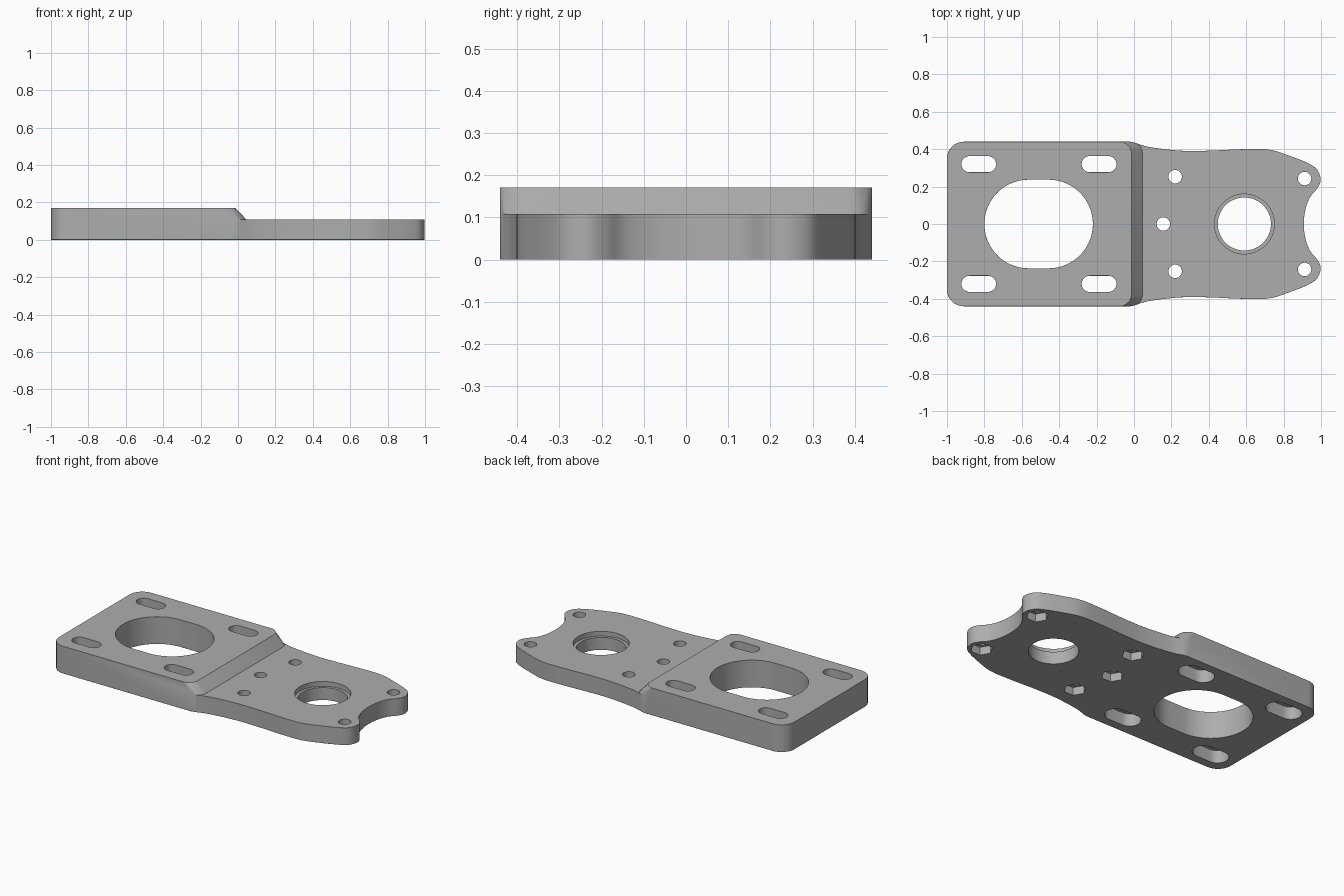
import bpy
import bmesh
from math import pi, cos, sin
from mathutils import Vector

if "Cube" in bpy.data.objects:
    bpy.data.objects.remove(bpy.data.objects["Cube"])

TOP, DECK = 0.171, 0.108

grey = bpy.data.materials.new("light grey")
grey.use_nodes = True
GREY = (0.42, 0.42, 0.42, 1)
grey.diffuse_color = GREY
grey.node_tree.nodes["Principled BSDF"].inputs["Base Color"].default_value = GREY


def prism(name, points, z0, z1, shear=0):
    """Extrude a closed outline from z0 to z1, optionally leaning along x."""
    bm = bmesh.new()
    low = [bm.verts.new((x, y, z0)) for x, y in points]
    high = [bm.verts.new((x + shear, y, z1)) for x, y in points]
    bm.faces.new(low)
    bm.faces.new(high)
    for i in range(len(points)):
        j = (i + 1) % len(points)
        bm.faces.new((low[i], low[j], high[j], high[i]))
    bmesh.ops.recalc_face_normals(bm, faces=bm.faces)
    mesh = bpy.data.meshes.new(name)
    bm.to_mesh(mesh)
    bm.free()
    obj = bpy.data.objects.new(name, mesh)
    bpy.context.collection.objects.link(obj)
    return obj


def stadium(cx, cy, half, r, n=48):
    """Circle stretched along x by a straight length of 2 * half."""
    pts = []
    for side, start in ((1, -pi / 2), (-1, pi / 2)):
        for i in range(n // 2 + 1):
            a = start + 2 * pi * i / n
            pts.append((cx + side * half + r * cos(a), cy + r * sin(a)))
    return pts


def circle(cx, cy, r, n=48):
    return [(cx + r * cos(2 * pi * i / n), cy + r * sin(2 * pi * i / n)) for i in range(n)]


def smooth_path(keys, steps=5):
    """Catmull-Rom curve through the keys."""
    k = [Vector(p) for p in keys]
    out = []
    for a, b, c, d in zip(k, k[1:], k[2:], k[3:]):
        for s in range(steps):
            t = s / steps
            p = 0.5 * (2 * b + (c - a) * t + (2 * a - 5 * b + 4 * c - d) * t * t
                       + (3 * b - a - 3 * c + d) * t ** 3)
            out.append((p.x, p.y))
    return out


cutters = []


def cut(target, name, points, z0, z1, shear=0):
    tool = prism(name, points, z0, z1, shear)
    tool.hide_render = True
    cutters.append(tool)
    mod = target.modifiers.new(name, "BOOLEAN")
    mod.operation = "DIFFERENCE"
    mod.solver = "EXACT"
    mod.object = tool


# Plate outline: rounded rear corner, wavy waist, notched nose
R = 0.09
corner = [(-1 + R - R * cos(a), 0.44 - R + R * sin(a)) for a in [i * pi / 16 for i in range(9)]]
wave = smooth_path([(-0.12, 0.44), (-0.02, 0.44), (0.08, 0.412), (0.25, 0.392), (0.4, 0.392),
                    (0.58, 0.4), (0.72, 0.398), (0.83, 0.365), (0.93, 0.325), (0.98, 0.29),
                    (0.998, 0.235), (0.98, 0.19), (0.942, 0.145), (0.917, 0.08),
                    (0.908, 0), (0.917, -0.08)])
half = corner + wave
outline = half + [(0.908, 0)] + [(x, -y) for x, y in reversed(half)]
plate = prism("mounting_plate", outline, 0, TOP)

# Lower deck with a sloped, round-cornered step
edge = [(0.045, 0.385), (0.036, 0.412), (0.012, 0.432), (-0.03, 0.45), (-0.03, 0.6), (1.4, 0.6)]
cut(plate, "step_cutter", [(x, -y) for x, y in reversed(edge)] + edge, DECK, 0.3, -0.18)

# Large oval opening, round bore and slots
cut(plate, "oval_cutter", stadium(-0.51, 0, 0.053, 0.237, 72), -0.1, 0.3)
cut(plate, "bore_cutter", circle(0.59, 0, 0.142, 64), -0.1, 0.3)
for x in (-0.83, -0.187):
    for y in (-0.32, 0.32):
        cut(plate, "slot_cutter", stadium(x, y, 0.05, 0.043, 32), -0.1, 0.3)
        cut(plate, "slot_recess_cutter", stadium(x, y, 0.05, 0.065, 32), -0.1, 0.08)

# Fine chamfer on the rims
bevel = plate.modifiers.new("rim_chamfer", "BEVEL")
bevel.width = 0.007
bevel.segments = 1
bevel.limit_method = "ANGLE"
bevel.angle_limit = 1.1

# Bore seat, screw holes and hexagonal nut pockets
cut(plate, "seat_cutter", circle(0.59, 0, 0.16, 64), DECK - 0.03, 0.3)
for x, y in ((0.157, 0), (0.22, 0.253), (0.22, -0.253), (0.912, 0.243), (0.912, -0.243)):
    cut(plate, "screw_cutter", circle(x, y, 0.036, 32), -0.1, 0.3)
    cut(plate, "nut_pocket_cutter", circle(x, y, 0.064, 6), -0.1, 0.05)

# Bake the cuts and finish
bpy.context.view_layer.update()
graph = bpy.context.evaluated_depsgraph_get()
baked = bpy.data.meshes.new_from_object(plate.evaluated_get(graph))
plate.modifiers.clear()
plate.data = baked
baked.materials.clear()
baked.materials.append(grey)
for tool in cutters:
    bpy.data.objects.remove(tool)

bpy.ops.object.select_all(action="DESELECT")
plate.select_set(True)
bpy.context.view_layer.objects.active = plate
bpy.ops.object.shade_smooth_by_angle(angle=0.5)
